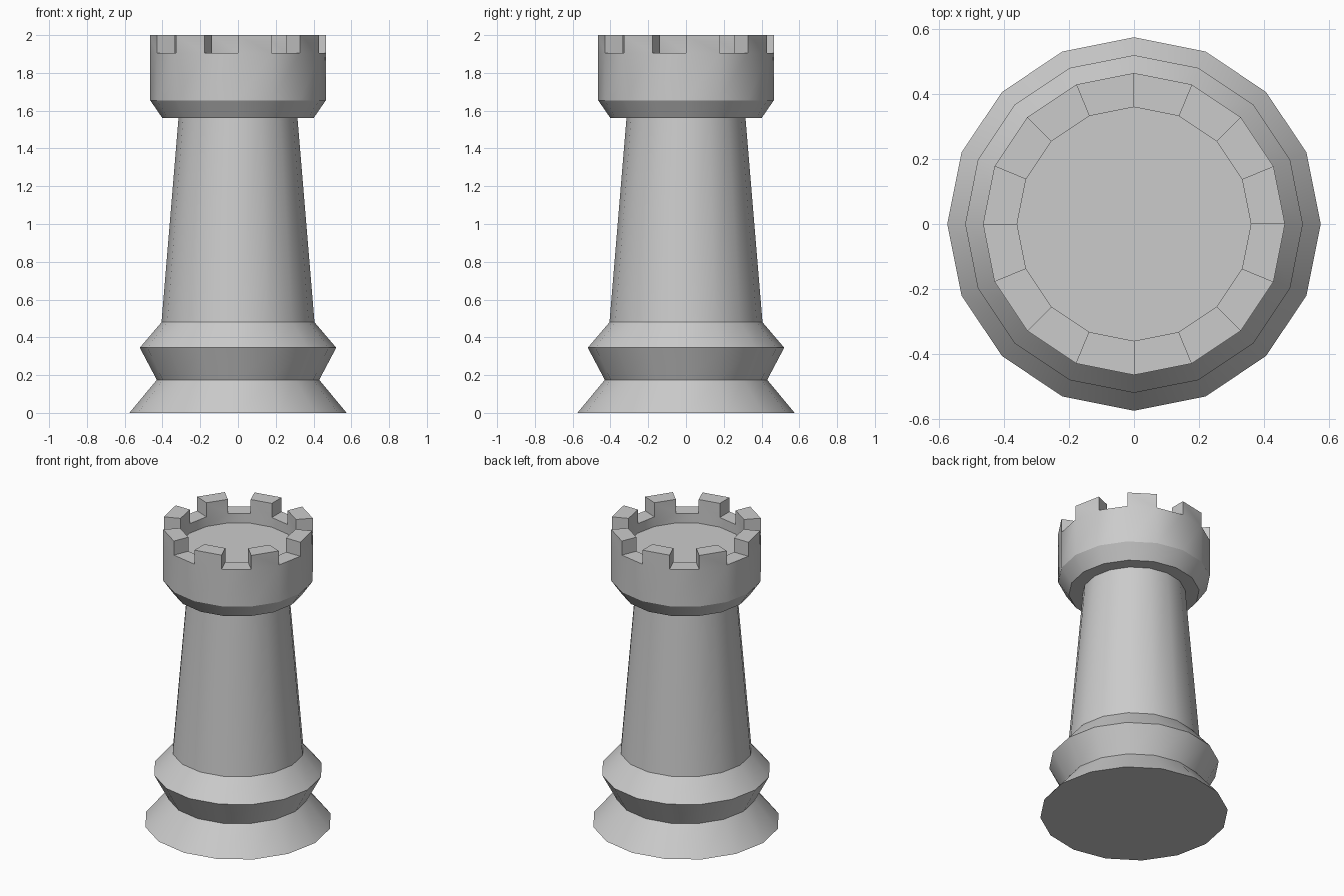
import bpy
import bmesh
import math

SIDES = 16
MERLON_HEIGHT = 0.095

cube = bpy.data.objects.get("Cube")
if cube:
    bpy.data.objects.remove(cube, do_unlink=True)

# Single stone colour
stone = bpy.data.materials.new("stone grey")
stone.use_nodes = True
GREY = (0.6, 0.6, 0.6, 1)
stone.diffuse_color = GREY
stone.node_tree.nodes["Principled BSDF"].inputs["Base Color"].default_value = GREY


def lathe(profile, cap_first=False, cap_last=False):
    """Turn a (radius, height) profile into rings of faces; return mesh and bands."""
    bm = bmesh.new()
    rings = []
    for radius, z in profile:
        angles = [math.tau * i / SIDES for i in range(SIDES)]
        rings.append([bm.verts.new((radius * math.cos(a), radius * math.sin(a), z))
                      for a in angles])
    bands = []
    for low, high in zip(rings, rings[1:]):
        bands.append([bm.faces.new((low[i], low[(i + 1) % SIDES],
                                    high[(i + 1) % SIDES], high[i]))
                      for i in range(SIDES)])
    if cap_first:
        bm.faces.new(rings[0][::-1])
    if cap_last:
        bm.faces.new(rings[-1])
    return bm, bands


def finish(bm, name):
    """Store the mesh as a named, smooth-shaded object with sharp creases."""
    mesh = bpy.data.meshes.new(name)
    bm.to_mesh(mesh)
    bm.free()
    mesh.materials.append(stone)
    obj = bpy.data.objects.new(name, mesh)
    bpy.context.collection.objects.link(obj)
    bpy.ops.object.select_all(action='DESELECT')
    obj.select_set(True)
    bpy.context.view_layer.objects.active = obj
    bpy.ops.object.shade_smooth_by_angle(angle=math.radians(30))


# Flared foot with collar
bm, _ = lathe([(0.575, 0), (0.43, 0.175), (0.52, 0.345), (0.405, 0.48)], cap_first=True)
finish(bm, "foot")

# Tapered shaft
bm, _ = lathe([(0.405, 0.48), (0.315, 1.56)])
finish(bm, "shaft")

# Crown: underside, chamfer, outer wall, rim, inner wall and sunken floor
RIM = 2 - MERLON_HEIGHT
bm, bands = lathe([(0.315, 1.56), (0.40, 1.56), (0.465, 1.655), (0.465, RIM),
                   (0.36, RIM), (0.36, 1.84)], cap_last=True)

# Merlons raised from every second rim face
raised = bmesh.ops.extrude_discrete_faces(bm, faces=bands[3][::2])["faces"]
tops = {v for face in raised for v in face.verts}
bmesh.ops.translate(bm, verts=list(tops), vec=(0, 0, MERLON_HEIGHT))
finish(bm, "crown")
